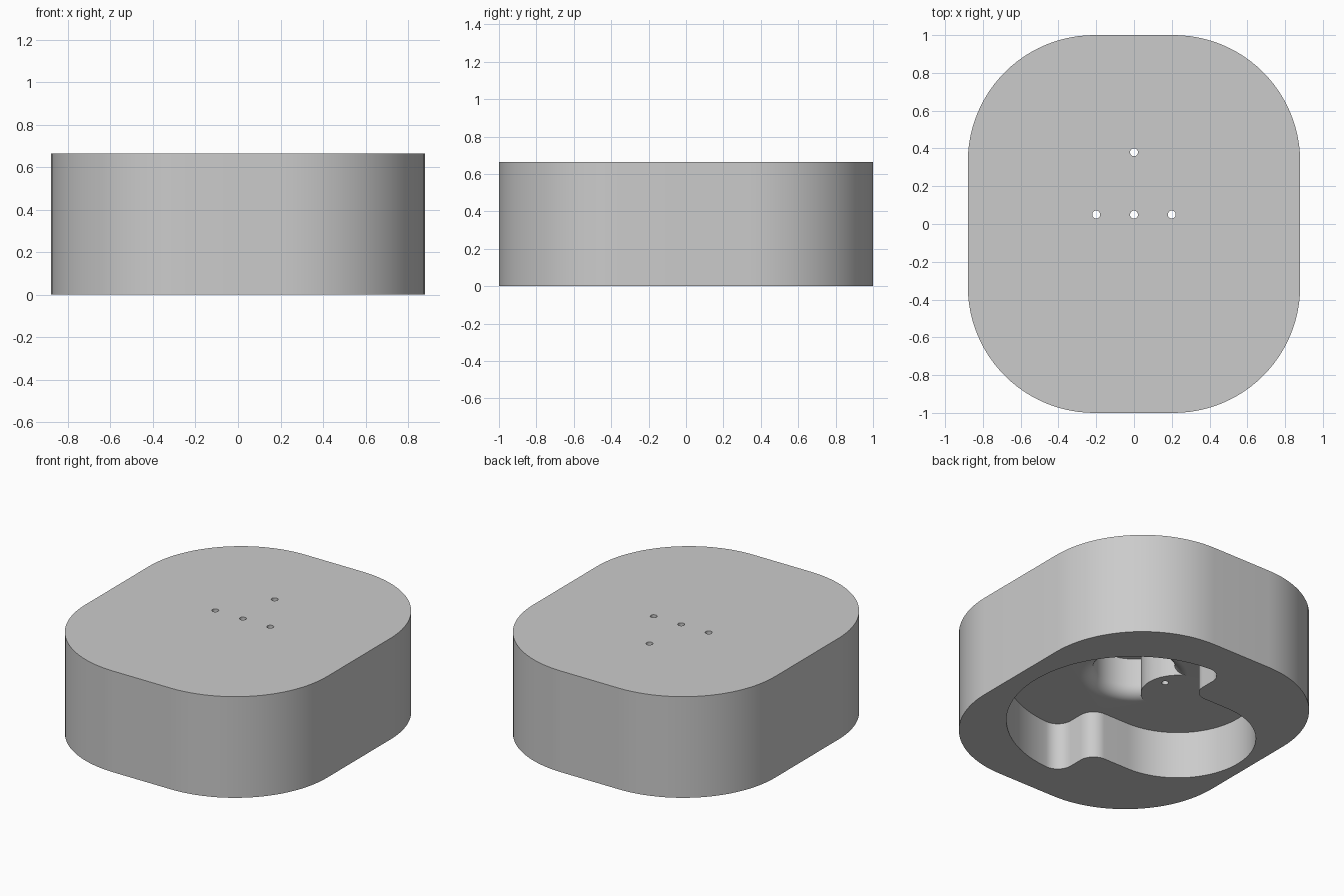
import bpy, bmesh
from math import pi, cos, sin, atan2, sqrt

cube = bpy.data.objects.get("Cube")
if cube:
    bpy.data.objects.remove(cube)

HEIGHT, CEILING, POCKET_TOP = 0.665, 0.31, 0.56

grey = bpy.data.materials.new("plain grey")
grey.use_nodes = True
grey.diffuse_color = (0.6, 0.6, 0.6, 1)
grey.node_tree.nodes["Principled BSDF"].inputs["Base Color"].default_value = (0.6, 0.6, 0.6, 1)


def arc(cx, cy, r, a0, a1, n=24):
    return [(cx + r * cos(a0 + (a1 - a0) * i / n), cy + r * sin(a0 + (a1 - a0) * i / n))
            for i in range(n + 1)]


def finish(name, bm):
    bmesh.ops.remove_doubles(bm, verts=bm.verts, dist=1e-5)
    bmesh.ops.recalc_face_normals(bm, faces=bm.faces)
    mesh = bpy.data.meshes.new(name)
    bm.to_mesh(mesh)
    bm.free()
    mesh.materials.append(grey)
    ob = bpy.data.objects.new(name, mesh)
    bpy.context.collection.objects.link(ob)
    return ob


def prism(name, outline, z0, z1):
    bm = bmesh.new()
    base = bm.faces.new([bm.verts.new((x, y, z0)) for x, y in outline])
    top = bmesh.ops.extrude_face_region(bm, geom=[base], use_keep_orig=True)["geom"]
    bmesh.ops.translate(bm, vec=(0, 0, z1 - z0),
                        verts=[v for v in top if isinstance(v, bmesh.types.BMVert)])
    return finish(name, bm)


def lathe(name, profile, steps=96):
    bm = bmesh.new()
    verts = [bm.verts.new((r, 0, z)) for r, z in profile]
    edges = [bm.edges.new(pair) for pair in zip(verts, verts[1:])]
    bmesh.ops.spin(bm, geom=verts + edges, cent=(0, 0, 0), axis=(0, 0, 1),
                   angle=2 * pi, steps=steps, use_merge=True)
    return finish(name, bm)


def cut(target, cutter):
    cutter.hide_render = True
    mod = target.modifiers.new("cut", 'BOOLEAN')
    mod.operation, mod.solver, mod.object = 'DIFFERENCE', 'EXACT', cutter
    bpy.context.view_layer.objects.active = target
    bpy.ops.object.modifier_apply(modifier=mod.name)
    bpy.data.objects.remove(cutter)


# Housing: upright block with widely rounded corners
corner, cx, cy = 0.67, 0.21, 0.33
outline = []
for k, (sx, sy) in enumerate([(1, 1), (-1, 1), (-1, -1), (1, -1)]):
    outline += arc(sx * cx, sy * cy, corner, k * pi / 2, (k + 1) * pi / 2)
housing = prism("housing", outline, 0, HEIGHT)

# Underside recess: half disc joined to a round-ended slot, with eased corners
R, edge, ease, slot, slot_x = 0.76, -0.06, 0.1, 0.465, -0.34
ey = sqrt((R - ease) ** 2 - (edge + ease) ** 2)
turn = atan2(ey, edge + ease)
half = arc(0, 0, R, 0, turn, 40)
half += arc(edge + ease, ey, ease, turn, pi, 12)[1:]
half += arc(edge - ease, slot + ease, ease, 0, -pi / 2, 12)
half += arc(slot_x, 0, slot, pi / 2, pi, 32)
recess = half + [(x, -y) for x, y in half[-2:0:-1]]
cut(housing, prism("recess_cutter", recess, -0.1, CEILING))

# Flared pocket in the recess ceiling, interrupted by a round post
inner, flare = 0.24, 0.08
bell = [(inner + flare + x, CEILING + flare + z)
        for x, z in arc(0, 0, flare, -pi / 2, -pi, 12)]
pocket = lathe("pocket_cutter", [(0, 0.2), (inner + flare, 0.2)] + bell
               + [(inner, POCKET_TOP), (0, POCKET_TOP)])
cut(pocket, prism("post_cutter", arc(slot_x, 0, 0.22, 0, 2 * pi, 64)[:-1], 0.1, 0.7))
cut(housing, pocket)

# Small through holes in the top
for x, y in [(-0.2, 0.05), (0, 0.05), (0.2, 0.05), (0, 0.38)]:
    cut(housing, prism("hole_cutter", arc(x, y, 0.021, 0, 2 * pi, 24)[:-1], 0.2, 0.8))

bpy.ops.object.select_all(action='DESELECT')
housing.select_set(True)
bpy.context.view_layer.objects.active = housing
bpy.ops.object.shade_smooth_by_angle(angle=pi / 6)
